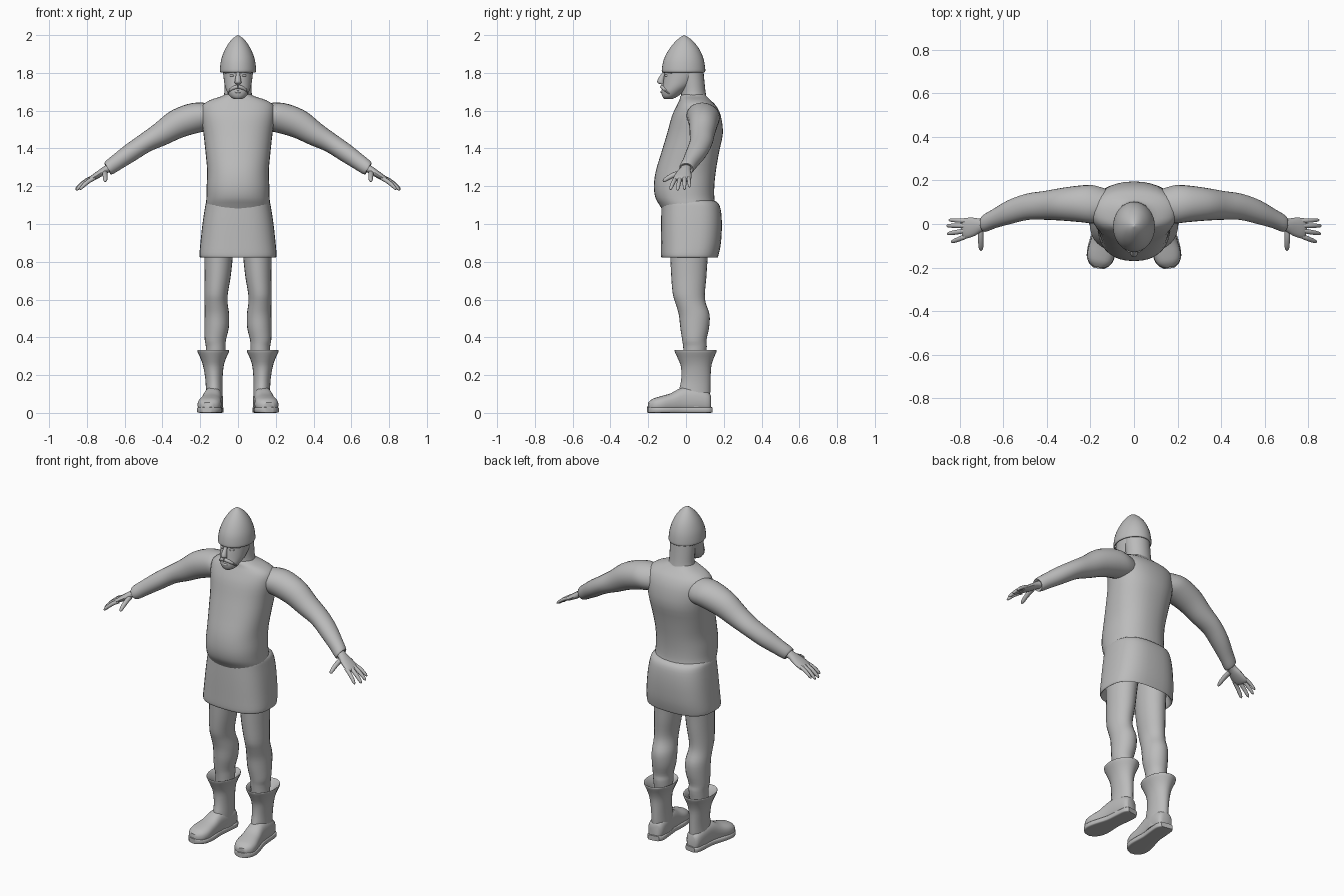
import bpy, bmesh, math
from mathutils import Vector as V

grey = bpy.data.materials.new("plain grey")
grey.diffuse_color = (0.5, 0.5, 0.5, 1)


def finish(name, bm, mirror=False, angle=40):
    bmesh.ops.recalc_face_normals(bm, faces=bm.faces)
    me = bpy.data.meshes.new(name)
    bm.to_mesh(me)
    bm.free()
    me.materials.append(grey)
    ob = bpy.data.objects.new(name, me)
    bpy.context.collection.objects.link(ob)
    bpy.ops.object.select_all(action='DESELECT')
    bpy.context.view_layer.objects.active = ob
    ob.select_set(True)
    bpy.ops.object.shade_smooth_by_angle(angle=math.radians(angle))
    if mirror:
        ob.modifiers.new("Mirror", 'MIRROR').use_mirror_merge = False
    return ob


def spline(rows, steps):
    """Smooth in-between stations through the given ones."""
    out = []
    for i in range(len(rows) - 1):
        a, b, c, d = rows[max(i - 1, 0)], rows[i], rows[i + 1], rows[min(i + 2, len(rows) - 1)]
        for s in range(steps):
            t = s / steps
            out.append([0.5 * (2 * q + (r - p) * t + (2 * p - 5 * q + 4 * r - w) * t * t
                        + (3 * q - p - 3 * r + w) * t ** 3) for p, q, r, w in zip(a, b, c, d)])
    return out + [list(rows[-1])]


def loft(name, rows, axis=None, ref=(1, 0, 0), n=24, steps=3, power=2.0, mirror=False, angle=40):
    """Skin over oval stations (x, y, z, radius along ref, radius across)."""
    rows = spline(rows, steps)
    pts = [V(r[:3]) for r in rows]
    bm, rings = bmesh.new(), []
    for i, r in enumerate(rows):
        t = V(axis) if axis else pts[min(i + 1, len(pts) - 1)] - pts[max(i - 1, 0)]
        t.normalize()
        u = V(ref)
        u = (u - t * u.dot(t)).normalized()
        v = t.cross(u)
        ring = []
        for k in range(n):
            c, s = math.cos(math.tau * k / n), math.sin(math.tau * k / n)
            e = 2 / power
            p = pts[i] + u * (math.copysign(abs(c) ** e, c) * max(r[3], .001)) \
                + v * (math.copysign(abs(s) ** e, s) * max(r[4], .001))
            ring.append(bm.verts.new(p))
        rings.append(ring)
    for a, b in zip(rings, rings[1:]):
        for k in range(n):
            bm.faces.new((a[k], a[(k + 1) % n], b[(k + 1) % n], b[k]))
    bm.faces.new(rings[0])
    bm.faces.new(rings[-1])
    return finish(name, bm, mirror, angle)


def stack(name, rows, **kw):
    """Upright loft from (z, x centre, x radius, front y, back y)."""
    return loft(name, [(x, (f + b) / 2, z, rx, (b - f) / 2) for z, x, rx, f, b in rows],
                axis=(0, 0, 1), **kw)


# Tunic: belly and chest, then the skirt with a hollow hem
stack("tunic_body", [(1.05, 0, .165, -.11, .15), (1.10, 0, .17, -.14, .155), (1.14, 0, .167, -.162, .15),
                     (1.20, 0, .166, -.17, .15), (1.28, 0, .163, -.16, .158), (1.38, 0, .172, -.13, .175),
                     (1.48, 0, .183, -.10, .195), (1.57, 0, .196, -.075, .185), (1.625, 0, .19, -.05, .16),
                     (1.655, 0, .15, -.035, .13), (1.675, 0, .09, -.03, .11), (1.69, 0, .065, -.015, .10)],
      n=36, power=2.3)
stack("tunic_skirt", [(1.13, 0, .15, -.12, .13), (1.115, 0, .168, -.128, .165), (1.08, 0, .176, -.13, .183),
                      (1.0, 0, .188, -.132, .19), (.9, 0, .199, -.133, .185), (.835, 0, .204, -.133, .172),
                      (.825, 0, .197, -.127, .166), (.85, 0, .185, -.115, .155), (.93, 0, .17, -.10, .15)],
      n=36, power=2.7, angle=60)

# Neck and head
stack("neck", [(1.64, 0, .085, -.03, .115), (1.69, 0, .073, -.025, .105), (1.75, 0, .072, -.03, .098),
               (1.84, 0, .074, -.05, .09)])
stack("face", [(1.662, 0, .022, -.115, -.07), (1.675, 0, .042, -.125, -.045), (1.70, 0, .058, -.130, -.01),
               (1.73, 0, .069, -.124, .03), (1.765, 0, .075, -.119, .06), (1.80, 0, .079, -.114, .075),
               (1.84, 0, .082, -.115, .08)], n=32)
loft("nose", [(0, -.108, 1.815, .010, .008), (0, -.122, 1.79, .011, .012), (0, -.133, 1.762, .016, .018),
              (0, -.132, 1.746, .017, .017), (0, -.118, 1.738, .008, .008)], axis=(0, 0, 1), n=12)
loft("moustache", [(0, -.128, 1.727, .010, .009), (.02, -.122, 1.722, .010, .010),
                   (.04, -.106, 1.708, .008, .010), (.052, -.088, 1.69, .003, .004)],
     ref=(0, 0, 1), n=10, mirror=True)
loft("lower_lip", [(-.022, -.117, 1.701, .004, .006), (0, -.129, 1.699, .007, .007),
                   (.022, -.117, 1.701, .004, .006)], ref=(0, 0, 1), n=10)
loft("brow", [(.008, -.115, 1.806, .007, .009), (.035, -.108, 1.81, .008, .010),
              (.066, -.075, 1.802, .005, .007)], ref=(0, 0, 1), n=10, mirror=True)
loft("eye", [(.02, -.111, 1.785, .002, .002), (.033, -.105, 1.786, .007, .008),
             (.047, -.092, 1.785, .002, .002)], ref=(0, 0, 1), n=10, mirror=True)

# Helmet: pointed shell with a turned-in rim
stack("helmet", [(1.835, 0, .075, -.10, .075), (1.806, 0, .086, -.117, .09), (1.805, 0, .094, -.126, .10),
                 (1.82, 0, .096, -.128, .102), (1.87, 0, .089, -.118, .094), (1.92, 0, .071, -.093, .074),
                 (1.96, 0, .047, -.062, .045), (1.985, 0, .024, -.035, .017), (1.9995, 0, .002, -.012, -.008)],
      n=32, angle=50)

# Sleeves, ending in a cuff at the wrist
loft("sleeve", [(.11, .085, 1.575, .07, .075), (.18, .09, 1.57, .088, .084), (.25, .092, 1.555, .084, .083),
                (.33, .09, 1.525, .075, .076), (.41, .085, 1.475, .066, .063), (.49, .079, 1.43, .060, .052),
                (.57, .055, 1.377, .055, .049), (.64, .025, 1.328, .044, .043), (.675, .008, 1.303, .041, .040),
                (.69, .001, 1.292, .036, .034), (.683, .004, 1.296, .024, .02)],
     ref=(0, 1, 0), axis=(.85, -.08, -.5), mirror=True)

# Hands
loft("palm", [(.665, .005, 1.305, .027, .022), (.70, -.004, 1.288, .029, .020), (.735, -.012, 1.265, .042, .018),
              (.775, -.02, 1.24, .047, .014), (.79, -.023, 1.231, .040, .008)],
     ref=(0, 1, 0), n=16, mirror=True)
fingers = [("little_finger", (.765, .014, 1.247), (.850, .018, 1.195), .0095),
           ("ring_finger", (.77, -.008, 1.247), (.860, -.008, 1.182), .0105),
           ("middle_finger", (.77, -.03, 1.244), (.857, -.045, 1.178), .011),
           ("index_finger", (.76, -.052, 1.243), (.838, -.083, 1.182), .011),
           ("thumb", (.705, -.022, 1.272), (.702, -.122, 1.225), .013)]
for name, a, b, r in fingers:
    a, b = V(a), V(b)
    rows = []
    for t, k in ((0, 1), (.35, 1.05), (.7, .95), (.93, .7), (1, .15)):
        p = a.lerp(b, t) + V((0, 0, .008 * math.sin(math.pi * t)))
        rows.append((*p, r * k, r * k))
    loft(name, rows, ref=(0, 0, 1), n=10, steps=2, mirror=True)

# Legs with knee and calf
stack("leg", [(.28, .118, .05, -.01, .10), (.35, .118, .052, -.015, .11), (.385, .12, .056, -.02, .108),
              (.45, .113, .064, -.03, .122), (.52, .112, .065, -.038, .125), (.58, .116, .061, -.055, .105),
              (.63, .116, .062, -.07, .10), (.72, .108, .069, -.078, .108), (.82, .103, .075, -.083, .115),
              (.95, .098, .08, -.09, .13)], mirror=True)

# Boots: flared shaft with a hollow top, foot and sole
stack("boot_shaft", [(.03, .127, .048, -.03, .12), (.10, .126, .045, -.04, .128), (.17, .127, .045, -.026, .13),
                     (.24, .130, .053, -.026, .133), (.285, .131, .066, -.042, .145), (.325, .131, .084, -.06, .162),
                     (.332, .131, .080, -.057, .158), (.31, .128, .062, -.035, .135), (.28, .122, .05, -.02, .11)],
      mirror=True, angle=60)
loft("boot_foot", [(.122, .128, .052, .030, .045), (.124, .11, .058, .045, .056), (.129, .05, .068, .050, .066),
                   (.135, -.02, .068, .050, .066), (.143, -.08, .053, .056, .051), (.151, -.135, .045, .063, .043),
                   (.158, -.175, .039, .053, .036), (.163, -.198, .034, .027, .022)],
     axis=(.17, -1, 0), power=2.5, mirror=True)
loft("boot_sole", [(.122, .135, .0155, .034, .0145), (.124, .11, .0155, .049, .0155), (.129, .05, .0155, .050, .0155),
                   (.136, -.02, .0155, .050, .0155), (.146, -.10, .0155, .064, .0155),
                   (.155, -.155, .0155, .063, .0155), (.161, -.188, .0155, .045, .0155),
                   (.164, -.204, .0155, .022, .0145)],
     axis=(.17, -1, 0), power=6, mirror=True)
